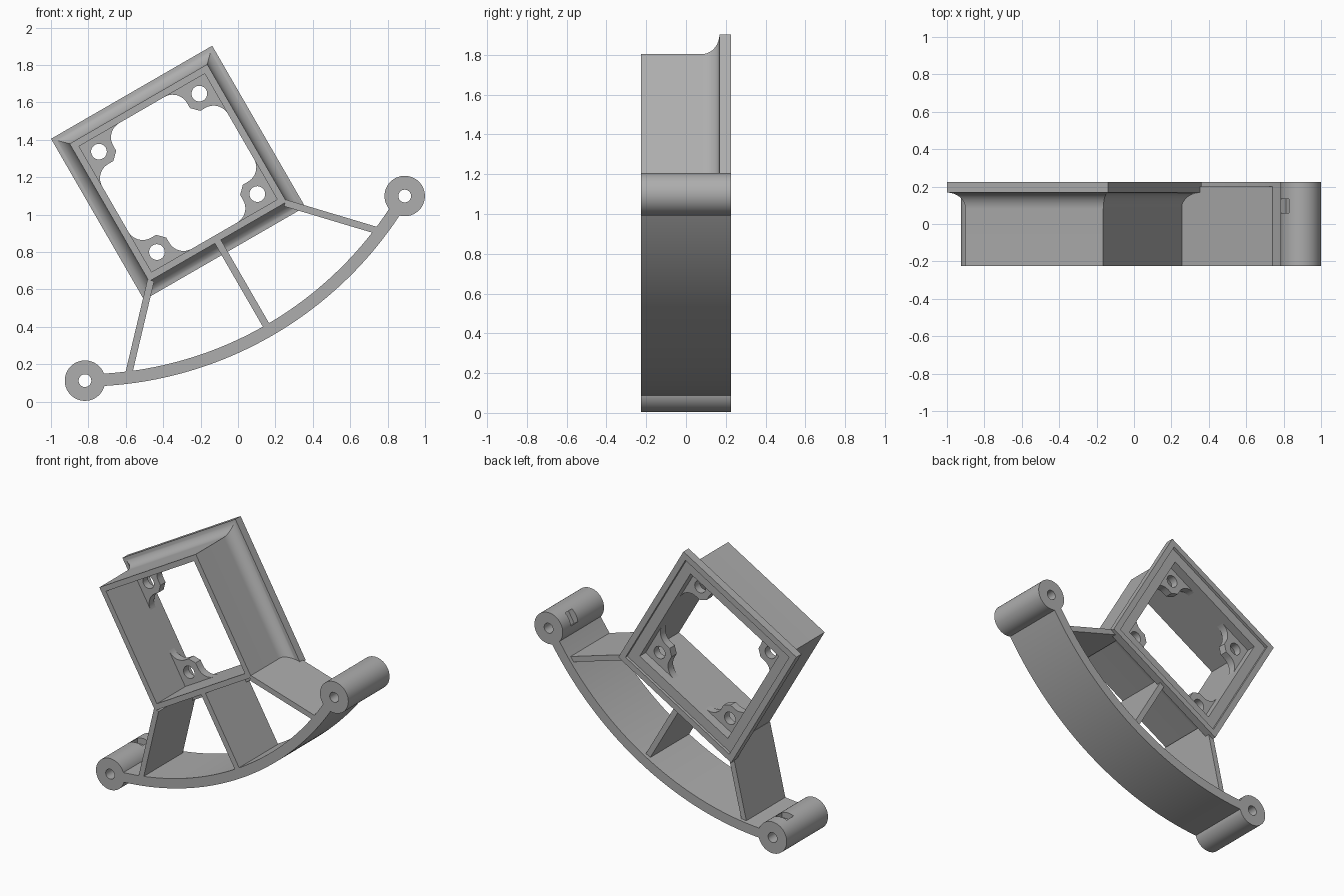
import bpy, bmesh, math
from mathutils import Matrix, Vector

if "Cube" in bpy.data.objects:
    bpy.data.objects.remove(bpy.data.objects["Cube"], do_unlink=True)

grey = bpy.data.materials.new("plain grey")
grey.use_nodes = True
COLOR = (0.42, 0.42, 0.42, 1)
grey.diffuse_color = COLOR
grey.node_tree.nodes["Principled BSDF"].inputs["Base Color"].default_value = COLOR

# The whole bracket is drawn upright around the frame centre, then tilted
TILT = Matrix.Translation((-0.32, 0, 1.223)) @ Matrix.Rotation(math.radians(-30), 4, 'Y')
FRONT, BACK = -0.225, 0.225


def finish(name, bm):
    bmesh.ops.recalc_face_normals(bm, faces=bm.faces)
    bm.transform(TILT)
    mesh = bpy.data.meshes.new(name)
    bm.to_mesh(mesh)
    bm.free()
    mesh.materials.append(grey)
    obj = bpy.data.objects.new(name, mesh)
    bpy.context.collection.objects.link(obj)
    return obj


def prism(name, outline, y0=FRONT, y1=BACK):
    bm = bmesh.new()
    face = bm.faces.new([bm.verts.new((u, y0, v)) for u, v in outline])
    new = bmesh.ops.extrude_face_region(bm, geom=[face])["geom"]
    moved = [g for g in new if isinstance(g, bmesh.types.BMVert)]
    bmesh.ops.translate(bm, verts=moved, vec=(0, y1 - y0, 0))
    return finish(name, bm)


def arc(cu, cv, r, start, end, steps):
    angles = [math.radians(start + (end - start) * i / steps) for i in range(steps + 1)]
    return [(cu + r * math.cos(a), cv + r * math.sin(a)) for a in angles]


def circle(cu, cv, r, steps=48):
    return arc(cu, cv, r, 0, 360, steps)[:-1]


def bar(a, b, width):
    a, b = Vector(a), Vector(b)
    side = (b - a).normalized().orthogonal() * width / 2
    return [a + side, b + side, b - side, a - side]


def cut(target, cutter):
    cutter.hide_render = True
    mod = target.modifiers.new("cut", 'BOOLEAN')
    mod.operation, mod.solver, mod.object = 'DIFFERENCE', 'EXACT', cutter
    bpy.context.view_layer.objects.active = target
    bpy.ops.object.modifier_apply(modifier=mod.name)
    bpy.data.objects.remove(cutter, do_unlink=True)


def smooth(obj):
    bpy.ops.object.select_all(action='DESELECT')
    obj.select_set(True)
    bpy.context.view_layer.objects.active = obj
    bpy.ops.object.shade_smooth_by_angle(angle=math.radians(30))


# Square frame: wall, flared cove, flange and shallow recess at the back
INNER, WALL, RIM = 0.388, 0.425, 0.4975
cove = [(RIM - (RIM - WALL) * math.cos(t), 0.08 + 0.088 * math.sin(t))
        for t in (math.pi / 2 * i / 12 for i in range(13))]
profile = [(INNER, FRONT), (WALL, FRONT), *cove, (RIM, BACK),
           (0.457, BACK), (0.457, 0.205), (INNER, 0.205)]
bm = bmesh.new()
corners = [(1, 1), (-1, 1), (-1, -1), (1, -1)]
loops = [[bm.verts.new((h * su, y, h * sv)) for su, sv in corners] for h, y in profile]
for i, loop in enumerate(loops):
    nxt = loops[(i + 1) % len(loops)]
    for k in range(4):
        j = (k + 1) % 4
        bm.faces.new((loop[k], loop[j], nxt[j], nxt[k]))
smooth(finish("frame", bm))

# Screw ears in the four corners of the frame
half = arc(0.14, 0.30, 0.088, 90, 0, 10) + [(0.228, 0.268)]
ear = half + [(v, u) for u, v in reversed(half)] + [(0.4, 0.14), (0.4, 0.4), (0.14, 0.4)]
for n, (su, sv) in enumerate(corners):
    plate = prism(f"screw_ear_{n + 1}", [(u * su, v * sv) for u, v in ear], 0.085, 0.14)
    cut(plate, prism("hole_cutter", circle(0.31 * su, 0.31 * sv, 0.042, 32), 0, 0.2))
    smooth(plate)

# Curved band below the frame
BAND_V, BAND_R = 1.028, 2.0
band = arc(0, BAND_V, BAND_R + 0.033, -117, -63, 64) + arc(0, BAND_V, BAND_R - 0.033, -63, -117, 64)
smooth(prism("curved_band", band))

# Struts between frame and band
prism("middle_strut", bar((0, -0.42), (0, -0.95), 0.038), FRONT, 0.2)
for name, s in (("left", 1), ("right", -1)):
    prism(name + "_strut", bar((0.414 * s, -0.425), (0.768 * s, -0.8), 0.037), FRONT, 0.2)

    # End barrel with a bore and a small side slot
    u, v = 0.987 * s, -0.713
    barrel = prism(name + "_barrel", circle(u, v, 0.108, 64))
    cut(barrel, prism("bore_cutter", circle(u, v, 0.034, 32), -0.3, 0.3))
    d = Vector((-0.5 * s, 0.866))
    c = Vector((u, v))
    cut(barrel, prism("slot_cutter", bar(c + d * 0.065, c + d * 0.15, 0.09), 0.06, 0.135))
    smooth(barrel)
